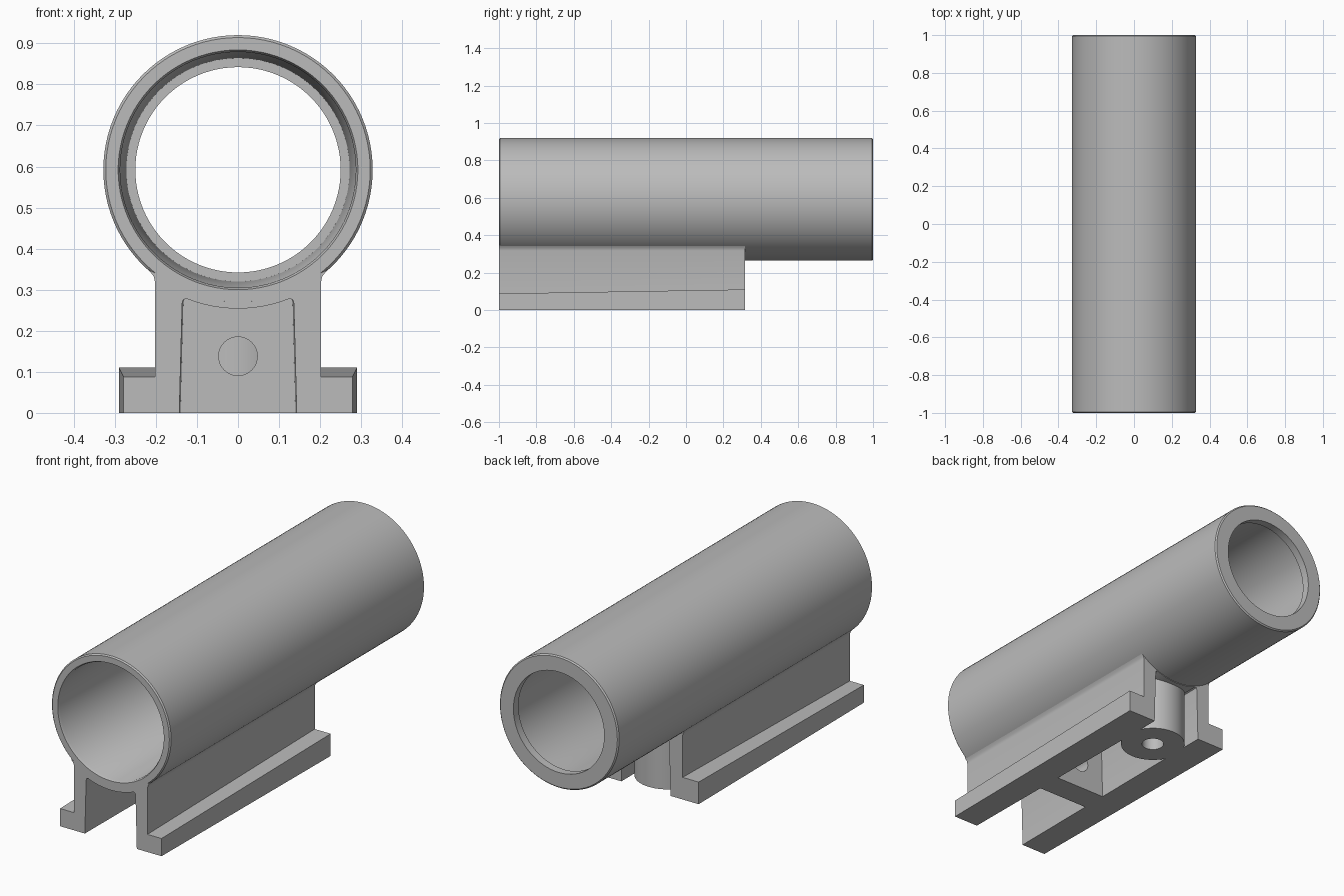
import bpy, bmesh
from math import sin, cos, pi, sqrt, radians
from mathutils import Matrix

cube = bpy.data.objects.get("Cube")
if cube:
    bpy.data.objects.remove(cube)

AXIS_Z = 0.592      # height of the tube centre line
OUTER = 0.328       # tube outer radius
BACK = 0.315        # rear end of the mount

grey = bpy.data.materials.new("plain grey")
grey.use_nodes = True
grey.diffuse_color = (0.5, 0.5, 0.5, 1)
grey.node_tree.nodes["Principled BSDF"].inputs["Base Color"].default_value = (0.5, 0.5, 0.5, 1)


def finish(name, bm, angle=30):
    bmesh.ops.recalc_face_normals(bm, faces=bm.faces)
    mesh = bpy.data.meshes.new(name)
    bm.to_mesh(mesh)
    bm.free()
    obj = bpy.data.objects.new(name, mesh)
    bpy.context.collection.objects.link(obj)
    mesh.materials.append(grey)
    bpy.ops.object.select_all(action='DESELECT')
    obj.select_set(True)
    bpy.context.view_layer.objects.active = obj
    bpy.ops.object.shade_smooth_by_angle(angle=radians(angle))
    return obj


def loft(bm, loops, cap):
    """Join rings of points; with cap close the ends, without it join last to first."""
    rings = [[bm.verts.new(p) for p in loop] for loop in loops]
    pairs = list(zip(rings, rings[1:]))
    if not cap:
        pairs.append((rings[-1], rings[0]))
    for a, b in pairs:
        for i in range(len(a)):
            j = (i + 1) % len(a)
            bm.faces.new((a[i], a[j], b[j], b[i]))
    if cap:
        bm.faces.new(rings[0])
        bm.faces.new(rings[-1])


def cylinder(bm, radius, depth, matrix):
    bmesh.ops.create_cone(bm, cap_ends=True, segments=64, radius1=radius,
                          radius2=radius, depth=depth, matrix=matrix)


def drill(obj, radius, depth, matrix):
    bm = bmesh.new()
    cylinder(bm, radius, depth, matrix)
    cutter = finish("drill_cutter", bm)
    cutter.hide_render = True
    mod = obj.modifiers.new("hole", 'BOOLEAN')
    mod.operation = 'DIFFERENCE'
    mod.solver = 'EXACT'
    mod.object = cutter
    bpy.ops.object.select_all(action='DESELECT')
    obj.select_set(True)
    bpy.context.view_layer.objects.active = obj
    bpy.ops.object.modifier_apply(modifier=mod.name)
    bpy.data.objects.remove(cutter)
    bpy.ops.object.shade_smooth_by_angle(angle=radians(30))


# Tube: tapered bore with a narrow retaining lip at the back
bm = bmesh.new()
wall = [(OUTER - 0.006, -1), (OUTER, -0.994), (OUTER, 0.994), (OUTER - 0.006, 1),
        (0.25, 1), (0.25, 0.96), (0.272, 0.96), (0.287, -0.99), (0.292, -1)]
N = 96
loft(bm, [[(r * cos(2 * pi * k / N), y, AXIS_Z + r * sin(2 * pi * k / N))
           for k in range(N)] for r, y in wall], cap=False)
finish("tube", bm)


# Mount: two walls with outward flanges under a curved saddle, drafted towards the back
def arc(radius, half_width, steps=12):
    for k in range(steps + 1):
        x = half_width * (1 - 2 * k / steps)
        yield x, AXIS_Z - sqrt(radius ** 2 - x ** 2)


def mount_section(flange_w, flange_h, channel, roof):
    side = [(channel, 0), (flange_w, 0), (flange_w, flange_h), (0.202, flange_h),
            (0.202, 0.318), (0.205, 0.332), (0.218, 0.349)]
    left = [(-x, z) for x, z in reversed(side)]
    inner = channel - 0.007
    edge_z = AXIS_Z - sqrt(roof ** 2 - (inner - 0.01) ** 2)
    corner = [(inner, edge_z - 0.012), (inner - 0.003, edge_z - 0.003)]
    ceiling = list(arc(roof, inner - 0.01))
    return (side + list(arc(0.322, 0.2)) + left + [(-x, z) for x, z in corner]
            + ceiling[::-1] + corner[::-1])


bm = bmesh.new()
front = mount_section(0.279, 0.088, 0.143, 0.338)
back = mount_section(0.29, 0.11, 0.135, 0.331)
loft(bm, [[(x, -1, z) for x, z in front], [(x, BACK, z) for x, z in back]], cap=True)
finish("mount_rails", bm)

# Cross web inside the channel, with a round hole along the tube direction
bm = bmesh.new()
bmesh.ops.create_cube(bm, size=1, matrix=Matrix.Translation((0, -0.465, 0.145))
                      @ Matrix.Diagonal((0.29, 0.13, 0.29, 1)))
web = finish("cross_web", bm)
drill(web, 0.047, 0.4, Matrix.Translation((0, -0.465, 0.138)) @ Matrix.Rotation(pi / 2, 4, 'X'))

# Screw boss near the back, with a blind hole from below
bm = bmesh.new()
place = Matrix.Translation((0, 0.14, 0.145))
cylinder(bm, 0.152, 0.29, place)
boss = finish("screw_boss", bm)
drill(boss, 0.052, 0.4, Matrix.Translation((0, 0.14, 0.02)))
